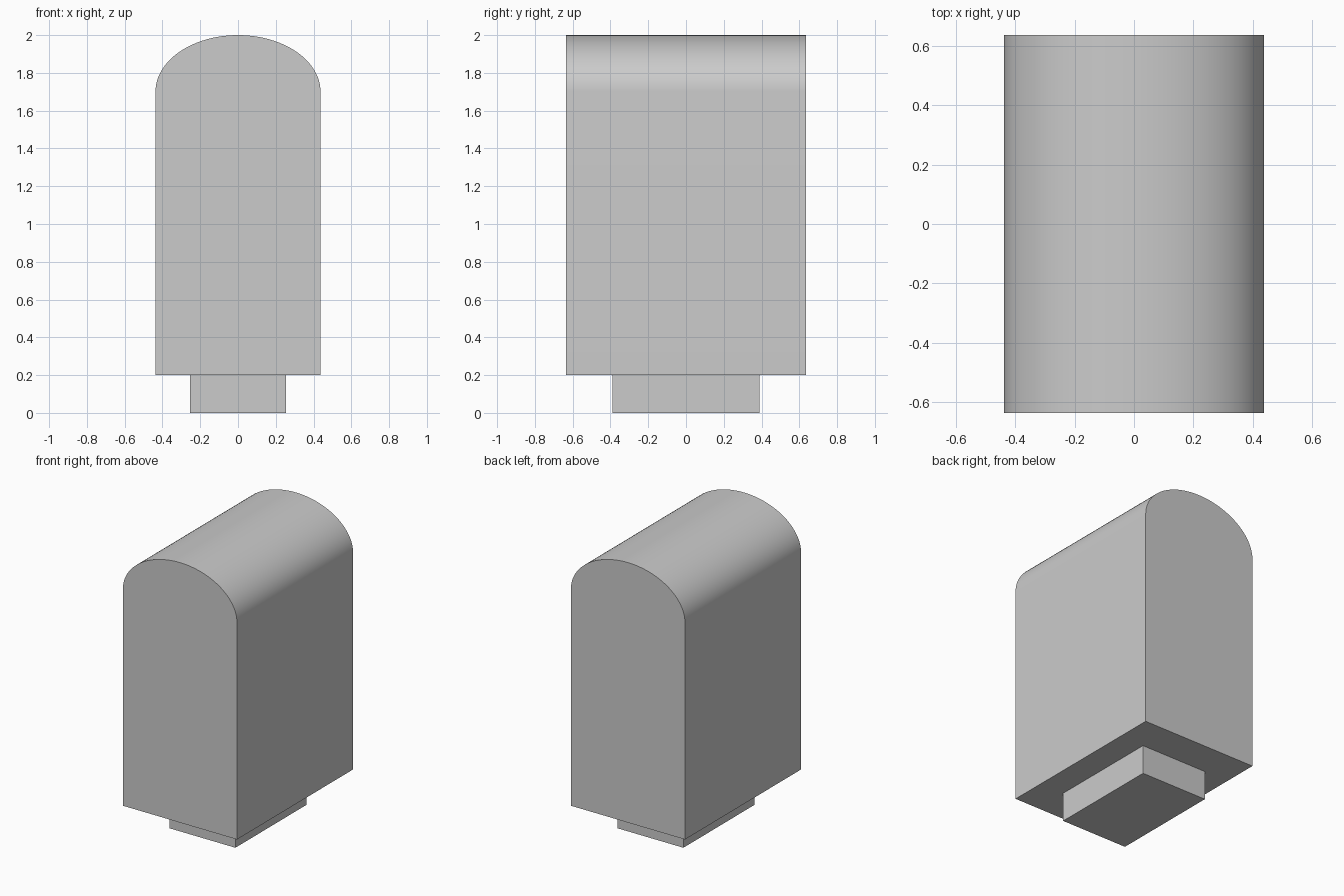
import bpy
import bmesh
import math

cube = bpy.data.objects.get("Cube")
if cube:
    bpy.data.objects.remove(cube, do_unlink=True)


def extrude_profile(name, profile, half_depth):
    """Extrude an (x, z) outline along y, centred on y = 0."""
    bm = bmesh.new()
    face = bm.faces.new([bm.verts.new((x, -half_depth, z)) for x, z in profile])
    result = bmesh.ops.extrude_face_region(bm, geom=[face])
    verts = [v for v in result["geom"] if isinstance(v, bmesh.types.BMVert)]
    bmesh.ops.translate(bm, verts=verts, vec=(0, 2 * half_depth, 0))
    bmesh.ops.recalc_face_normals(bm, faces=bm.faces)
    mesh = bpy.data.meshes.new(name)
    bm.to_mesh(mesh)
    bm.free()
    obj = bpy.data.objects.new(name, mesh)
    bpy.context.collection.objects.link(obj)
    return obj


# Arched body: straight walls topped by a half ellipse
half_width, bottom, spring, rise = 0.437, 0.2, 1.7, 0.3
segments = 48
arch = [(half_width * math.cos(math.pi * i / segments),
         spring + rise * math.sin(math.pi * i / segments))
        for i in range(segments + 1)]
body = extrude_profile("arched_body",
                       [(-half_width, bottom), (half_width, bottom)] + arch, 0.635)

# Narrow plinth under the body
base_half = 0.253
extrude_profile("base_plinth",
                [(-base_half, 0), (base_half, 0),
                 (base_half, bottom), (-base_half, bottom)], 0.39)

# Smooth the arch, keep the rims sharp
bpy.ops.object.select_all(action="DESELECT")
body.select_set(True)
bpy.context.view_layer.objects.active = body
bpy.ops.object.shade_smooth_by_angle(angle=math.radians(30))
